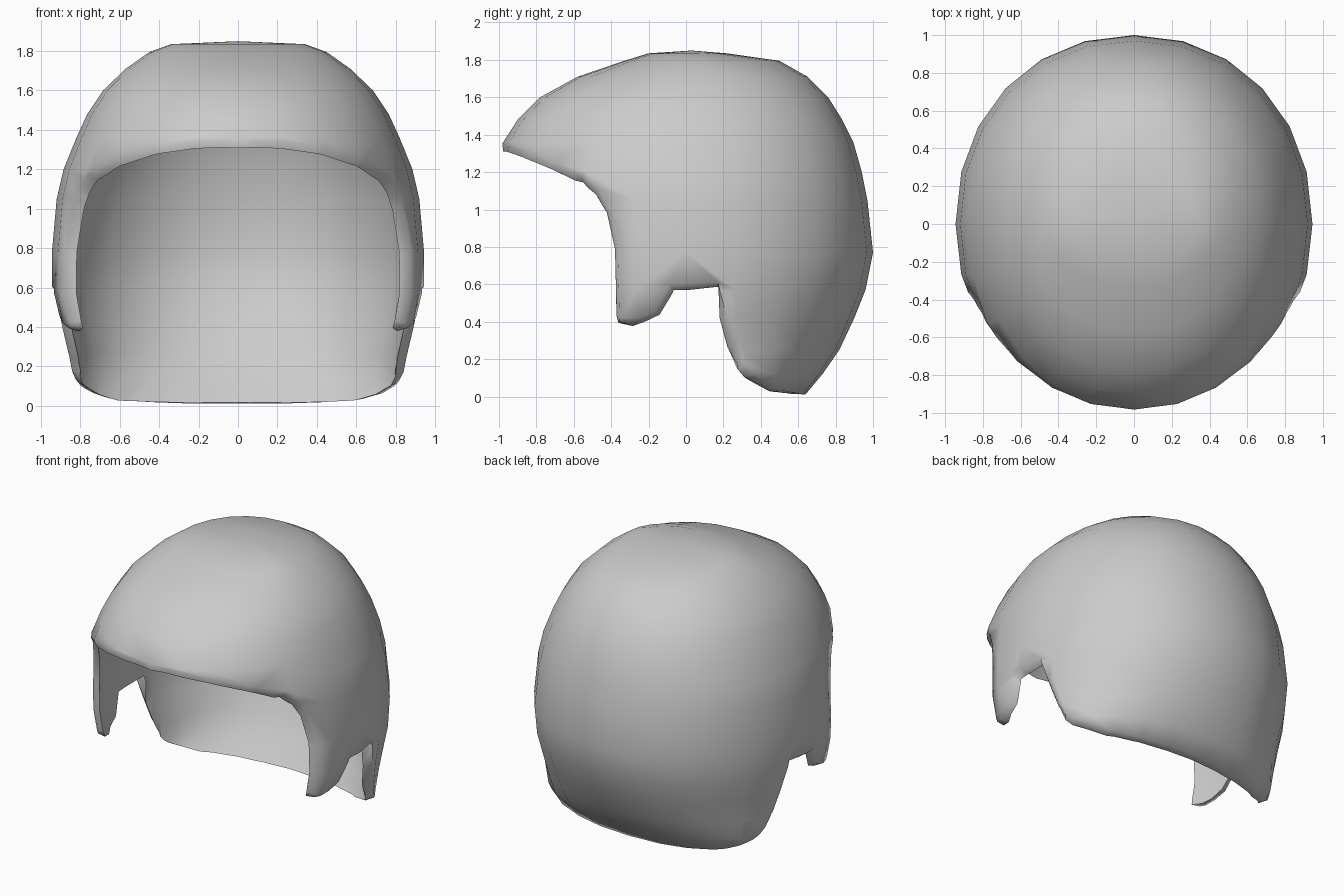
import bpy, bmesh, math
from mathutils import Vector

if "Cube" in bpy.data.objects:
    bpy.data.objects.remove(bpy.data.objects["Cube"])

COLS = 24


def make_object(name, bm):
    bmesh.ops.recalc_face_normals(bm, faces=bm.faces)
    mesh = bpy.data.meshes.new(name)
    bm.to_mesh(mesh)
    bm.free()
    obj = bpy.data.objects.new(name, mesh)
    bpy.context.collection.objects.link(obj)
    return obj


# Dome: horizontal sections (z, front y, back y, half width, centre y)
sections = [
    (1.835, -.20, .22, .34, 0), (1.795, -.33, .50, .45, 0),
    (1.71, -.58, .65, .57, 0), (1.60, -.78, .76, .685, 0),
    (1.48, -.90, .835, .765, 0), (1.36, -.98, .895, .82, 0),
    (1.20, -1.03, .94, .885, 0), (1.05, -.98, .97, .92, 0),
    (.77, -.97, 1.0, .945, 0), (.57, -.97, .96, .945, 0),
    (.42, -.97, .90, .92, .02), (.25, -.93, .82, .88, .10),
    (.12, -.9, .73, .86, .18), (0, -.9, .63, .82, .2), (-.2, -.9, .45, .7, .2),
]


def spow(v):
    return math.copysign(abs(v) ** (2 / 2.1), v) if abs(v) > 1e-6 else 0.0


bm = bmesh.new()
rings = []
for z, f, b, w, c in sections:
    ring = []
    for i in range(COLS):
        a = 2 * math.pi * i / COLS
        s = spow(math.sin(a))
        y = c + s * ((b - c) if s > 0 else (c - f))
        ring.append(bm.verts.new((w * spow(math.cos(a)), y, z)))
    rings.append(ring)
apex = bm.verts.new((0, .03, 1.85))
for i in range(COLS):
    j = (i + 1) % COLS
    bm.faces.new((apex, rings[0][i], rings[0][j]))
    for r, q in zip(rings, rings[1:]):
        bm.faces.new((r[i], q[i], q[j], r[j]))
bm.faces.new(rings[-1])
shell = make_object("helmet_shell", bm)

# Side profile prism: brim, face opening, cheek tab, ear notch, nape
profile = [
    (-1.3, 1.40), (-.97, 1.35), (-.88, 1.32), (-.70, 1.25), (-.56, 1.18),
    (-.47, 1.11), (-.41, 1.0), (-.365, .8), (-.355, .40), (-.31, .395),
    (-.17, .455), (-.09, .60), (.17, .61), (.22, .42), (.26, .27), (.31, .18),
    (.38, .10), (.50, .035), (.62, .012), (1.3, .0), (1.3, 2.2), (-1.3, 2.2),
]
bm = bmesh.new()
left = [bm.verts.new((-1.5, y, z)) for y, z in profile]
right = [bm.verts.new((1.5, y, z)) for y, z in profile]
bm.faces.new(left)
bm.faces.new(right)
for i in range(len(profile)):
    j = (i + 1) % len(profile)
    bm.faces.new((left[i], left[j], right[j], right[i]))
cutter = make_object("profile_cutter", bm)
cutter.hide_render = True

mod = shell.modifiers.new("trim", 'BOOLEAN')
mod.operation = 'INTERSECT'
mod.solver = 'EXACT'
mod.object = cutter
dg = bpy.context.evaluated_depsgraph_get()
bm = bmesh.new()
bm.from_object(shell, dg)
shell.modifiers.clear()
bpy.data.objects.remove(cutter)

# Open the underside by removing the flat faces left by the cut
bm.normal_update()
caps = [f for f in bm.faces if abs(f.normal.x) < 1e-3
        and min(v.co.x for v in f.verts) < -.05
        and max(v.co.x for v in f.verts) > .05]
bmesh.ops.delete(bm, geom=caps, context='FACES')
bmesh.ops.remove_doubles(bm, verts=bm.verts, dist=.012)
bm.normal_update()

# Direction in which the open edge continues the surface
border = [e for e in bm.edges if e.is_boundary]
tangent = {}
for e in border:
    f = e.link_faces[0]
    a, b = e.verts
    t = (b.co - a.co).cross(f.normal).normalized()
    if t.dot((a.co + b.co) / 2 - f.calc_center_median()) < 0:
        t = -t
    for v in e.verts:
        tangent[v] = tangent.get(v, Vector()) + t

# Inner wall: inset copy whose rim reaches past the outer edge
outer = list(bm.verts)
normals = {v: v.normal.copy() for v in outer}
vmap = bmesh.ops.duplicate(bm, geom=bm.verts[:] + bm.edges[:] + bm.faces[:])["vert_map"]
for v in outer:
    inner = vmap[v]
    brim = min(1, max(0, (-v.co.y - .5) / .4)) if v in tangent else 0
    inner.co = v.co - normals[v] * (.05 - .03 * brim)
    if v in tangent:
        inner.co += tangent[v].normalized() * .035
for e in border:
    a, b = e.verts
    bm.faces.new((a, b, vmap[b], vmap[a]))
bmesh.ops.recalc_face_normals(bm, faces=bm.faces)
bm.to_mesh(shell.data)
bm.free()

# Smooth shading
bpy.context.view_layer.objects.active = shell
shell.select_set(True)
bpy.ops.object.shade_smooth_by_angle(angle=math.radians(75))
